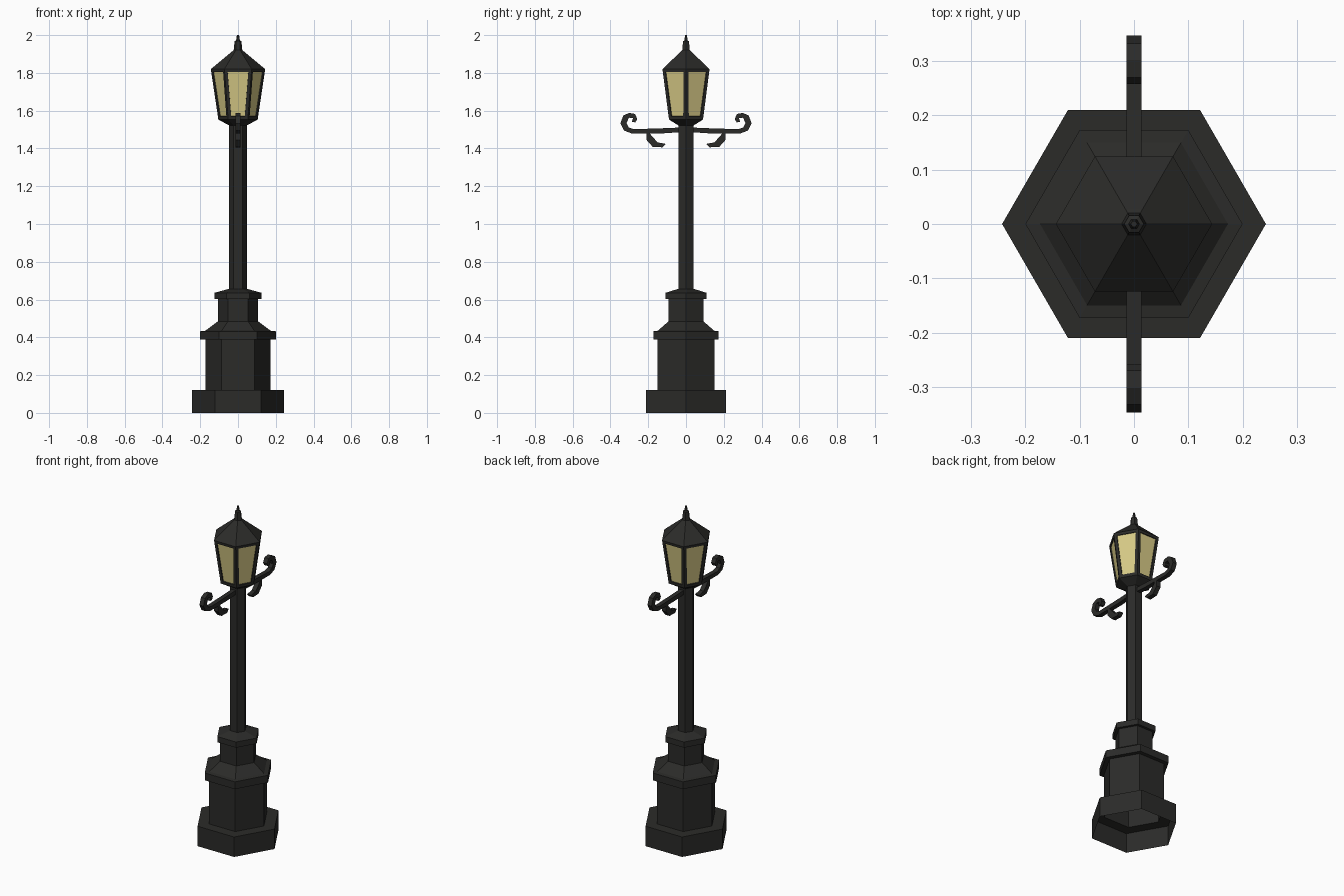
import bpy, bmesh
from math import cos, sin, pi

if "Cube" in bpy.data.objects:
    bpy.data.objects.remove(bpy.data.objects["Cube"])


def material(name, rgb):
    m = bpy.data.materials.new(name)
    m.diffuse_color = (*rgb, 1)
    m.use_nodes = True
    m.node_tree.nodes["Principled BSDF"].inputs["Base Color"].default_value = m.diffuse_color
    return m


IRON = material("dark_iron", (0.024, 0.024, 0.022))
GLASS = material("warm_glass", (0.68, 0.59, 0.24))


def finish(bm, name, *mats):
    me = bpy.data.meshes.new(name)
    bm.to_mesh(me)
    bm.free()
    ob = bpy.data.objects.new(name, me)
    for m in mats:
        me.materials.append(m)
    bpy.context.collection.objects.link(ob)
    return ob


def hex_lathe(profile):
    """Six-sided shell from (radius, z) points, corners on the x axis."""
    bm = bmesh.new()
    rings = [[bm.verts.new((r * cos(i * pi / 3), r * sin(i * pi / 3), z))
              for i in range(6)] for r, z in profile]
    for a, b in zip(rings, rings[1:]):
        for i in range(6):
            j = (i + 1) % 6
            bm.faces.new((a[i], a[j], b[j], b[i]))
    return bm, rings


def side_plate(name, outline, half):
    """Flat ironwork: (y, z) outline extruded along x, mirrored across y."""
    bm = bmesh.new()
    f = bm.faces.new([bm.verts.new((-half, y, z)) for y, z in outline])
    ext = bmesh.ops.extrude_face_region(bm, geom=[f], use_keep_orig=True)
    verts = [v for v in ext["geom"] if isinstance(v, bmesh.types.BMVert)]
    bmesh.ops.translate(bm, verts=verts, vec=(2 * half, 0, 0))
    bmesh.ops.recalc_face_normals(bm, faces=bm.faces)
    ob = finish(bm, name, IRON)
    mod = ob.modifiers.new("both_sides", 'MIRROR')
    mod.use_axis = (False, True, False)


# Stepped pedestal, open underneath
bm, _ = hex_lathe([(0.243, 0), (0.243, 0.12), (0.173, 0.12), (0.173, 0.388),
                   (0.2, 0.388), (0.2, 0.432), (0.173, 0.435), (0.107, 0.484),
                   (0.107, 0.602), (0.124, 0.602), (0.124, 0.636), (0.047, 0.657)])
finish(bm, "pedestal", IRON)

# Slim post
bm, _ = hex_lathe([(0.047, 0.657), (0.047, 1.522)])
finish(bm, "post", IRON)

# Lantern body: flared cup, then framed glass panes
bm, rings = hex_lathe([(0.047, 1.522), (0.104, 1.553), (0.144, 1.82)])
bm.normal_update()
low, high = rings[1], rings[2]
panes = [f for f in bm.faces
         if all(v in low or v in high for v in f.verts)]
bmesh.ops.inset_individual(bm, faces=panes, thickness=0.023)
bmesh.ops.inset_individual(bm, faces=panes, thickness=0.0005, depth=-0.006)
for f in panes:
    f.material_index = 1
finish(bm, "lantern", IRON, GLASS)

# Roof and finial
bm, rings = hex_lathe([(0.144, 1.82), (0.033, 1.912), (0.023, 1.92),
                       (0.018, 1.968), (0.010, 1.972), (0.006, 2.0)])
bm.faces.new(rings[-1])
finish(bm, "roof", IRON)

# Cross arms with curled ends
side_plate("curled_arm", [
    (0, 1.488), (0.12, 1.480), (0.287, 1.479), (0.328, 1.495), (0.347, 1.532),
    (0.333, 1.573), (0.302, 1.588), (0.270, 1.583), (0.258, 1.556),
    (0.268, 1.538), (0.287, 1.541), (0.280, 1.560), (0.302, 1.563),
    (0.315, 1.534), (0.303, 1.511), (0.275, 1.502), (0.12, 1.507), (0, 1.512)], 0.0135)

# Leaf scrolls under the arms
side_plate("leaf_scroll", [
    (0.208, 1.482), (0.209, 1.445), (0.176, 1.408), (0.124, 1.406),
    (0.106, 1.424), (0.150, 1.432), (0.172, 1.456), (0.195, 1.482)], 0.0135)
